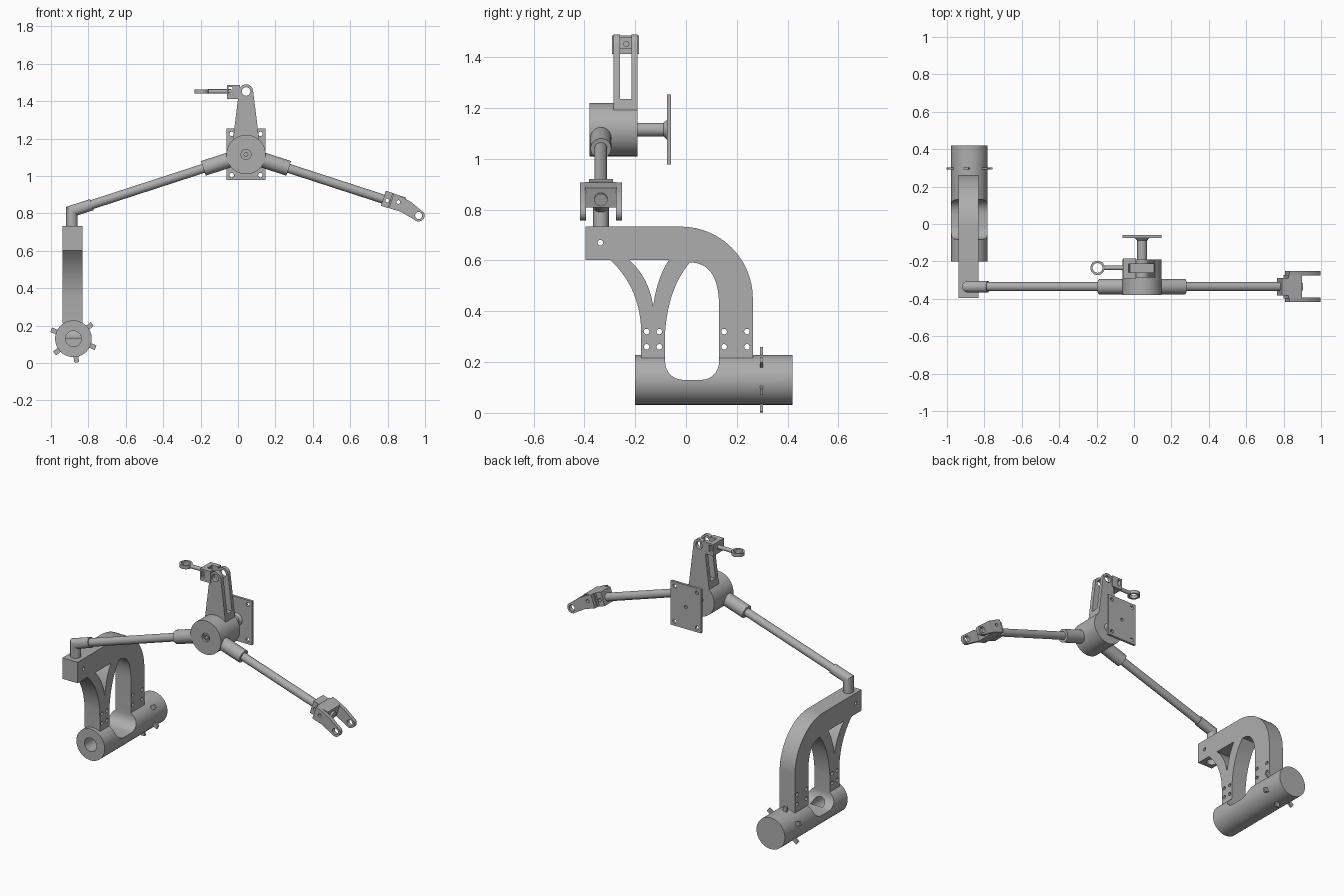
import bpy
import bmesh
import math
from mathutils import Matrix, Vector

cube = bpy.data.objects.get("Cube")
if cube:
    bpy.data.objects.remove(cube, do_unlink=True)

grey = bpy.data.materials.new("machined grey")
grey.use_nodes = True
COLOUR = (0.42, 0.42, 0.42, 1)
grey.diffuse_color = COLOUR
grey.node_tree.nodes["Principled BSDF"].inputs["Base Color"].default_value = COLOUR

parts = []
HUB = Vector((0.043, -0.335, 1.115))
TILT = math.radians(18)
RIGHT_ARM = Matrix.Translation(HUB) @ Matrix.Rotation(TILT, 4, 'Y')
LEFT_DIR = Vector((-math.cos(TILT), 0, -math.sin(TILT)))


def finish(name, bm, matrix=None):
    bmesh.ops.recalc_face_normals(bm, faces=bm.faces)
    mesh = bpy.data.meshes.new(name)
    bm.to_mesh(mesh)
    bm.free()
    if matrix:
        mesh.transform(matrix)
    mesh.materials.append(grey)
    obj = bpy.data.objects.new(name, mesh)
    bpy.context.collection.objects.link(obj)
    parts.append(obj)
    return obj


def cyl(name, start, end, r, n=40, matrix=None, r2=None):
    start, end = Vector(start), Vector(end)
    axis = end - start
    place = Matrix.Translation((start + end) / 2) @ axis.to_track_quat('Z', 'Y').to_matrix().to_4x4()
    bm = bmesh.new()
    bmesh.ops.create_cone(bm, cap_ends=True, segments=n, radius1=r,
                          radius2=r if r2 is None else r2, depth=axis.length, matrix=place)
    return finish(name, bm, matrix)


def prism(name, pts, lo, hi, axis='y', matrix=None):
    """Extrude a flat profile along x (points are y, z) or y (points are x, z)."""
    bm = bmesh.new()
    def at(p, t):
        return (t, p[0], p[1]) if axis == 'x' else (p[0], t, p[1])
    face = bm.faces.new([bm.verts.new(at(p, lo)) for p in pts])
    out = bmesh.ops.extrude_face_region(bm, geom=[face])
    moved = [v for v in out["geom"] if isinstance(v, bmesh.types.BMVert)]
    shift = Vector(at((0, 0), hi - lo))
    bmesh.ops.translate(bm, verts=moved, vec=shift)
    return finish(name, bm, matrix)


def box(name, x, y, z, matrix=None):
    return prism(name, [(x[0], z[0]), (x[1], z[0]), (x[1], z[1]), (x[0], z[1])], y[0], y[1], 'y', matrix)


def cut(obj, *cutters):
    for c in cutters:
        mod = obj.modifiers.new("cut", 'BOOLEAN')
        mod.operation, mod.solver, mod.object = 'DIFFERENCE', 'EXACT', c
        bpy.context.view_layer.objects.active = obj
        bpy.ops.object.modifier_apply(modifier=mod.name)
        parts.remove(c)
        bpy.data.objects.remove(c, do_unlink=True)


def hole_y(x, z, r, lo, hi, matrix=None):
    return cyl("cutter", (x, lo, z), (x, hi, z), r, 24, matrix)


def arc(cx, cz, r, a0, a1, n=14):
    steps = [math.radians(a0 + (a1 - a0) * i / n) for i in range(n + 1)]
    return [(cx + r * math.cos(a), cz + r * math.sin(a)) for a in steps]


def bend(a, b, c, n=14):
    a, b, c = Vector(a), Vector(b), Vector(c)
    ts = [i / n for i in range(n + 1)]
    return [tuple(a * (1 - t) ** 2 + b * (2 * t * (1 - t)) + c * t * t) for t in ts]


# Lower tube with a rounded saddle cut and a front bore
TX, TZ = -0.88, 0.13
tube = cyl("lower_tube", (TX, -0.2, TZ), (TX, 0.42, TZ), 0.098, 64)
saddle = [(-0.082, 0.3)] + arc(-0.012, 0.2, 0.07, 180, 270, 8) + arc(0.06, 0.2, 0.07, 270, 360, 8) + [(0.13, 0.3)]
cut(tube, prism("cutter", saddle, -1.1, -0.7, 'x'), hole_y(TX, TZ, 0.042, -0.25, -0.03))

# Ring of small lugs near the back of the tube
for i in range(6):
    turn = Matrix.Translation((TX, 0.297, TZ)) @ Matrix.Rotation(math.radians(-38 + 60 * i), 4, 'Y')
    box("tube_lug", (0.09, 0.128), (-0.006, 0.006), (-0.013, 0.013), turn)

# Curved handle frame with a webbed front leg
outline = [(-0.396, 0.733)] + arc(-0.02, 0.45, 0.283, 90, 0, 24) + [(0.263, 0.212), (0.13, 0.212)]
outline += bend((0.13, 0.42), (0.13, 0.592), (0.015, 0.592))
outline += bend((0.015, 0.592), (-0.07, 0.49), (-0.082, 0.32))[1:]
outline += [(-0.082, 0.212), (-0.176, 0.212)]
outline += bend((-0.178, 0.35), (-0.19, 0.5), (-0.298, 0.602)) + [(-0.396, 0.602)]
handle = prism("handle_frame", outline, -0.937, -0.832, 'x')
web = bend((-0.223, 0.602), (-0.145, 0.53), (-0.129, 0.42)) + bend((-0.129, 0.42), (-0.115, 0.53), (-0.067, 0.602))[1:]
cut(handle, prism("cutter", web, -1.0, -0.8, 'x'))
bolts = [(y, z) for y in (-0.155, -0.105, 0.15, 0.24) for z in (0.26, 0.32)] + [(-0.337, 0.67)]
cut(handle, *[cyl("cutter", (-1, y, z), (-0.75, y, z), 0.011, 16) for y, z in bolts])
cut(handle, cyl("cutter", (-0.888, -0.337, 0.59), (-0.888, -0.337, 0.64), 0.032))

# Mitred elbow from the handle up into the left arm
bm = bmesh.new()
up, along = Vector((0, 0, 1)), -LEFT_DIR
corner = HUB + LEFT_DIR * ((HUB.x + 0.888) / math.cos(TILT))
mitre = up + along
rings = [[], [], []]
for i in range(32):
    a = 2 * math.pi * i / 32
    off = Vector((math.cos(a), math.sin(a), 0)) * 0.031
    mid = off - up * (off.dot(mitre) / up.dot(mitre))
    tip = mid + along * (0.112 - mid.dot(along))
    low = Vector((off.x, off.y, 0.70 - corner.z))
    for ring, p in zip(rings, (low, mid, tip)):
        ring.append(bm.verts.new(corner + p))
for a, b in zip(rings, rings[1:]):
    for i in range(32):
        j = (i + 1) % 32
        bm.faces.new((a[i], a[j], b[j], b[i]))
bm.faces.new(rings[0])
bm.faces.new(rings[2])
finish("elbow", bm)

# Arms and their sockets at the hub
right_dir = Vector((math.cos(TILT), 0, -math.sin(TILT)))
for side, d, reach in (("left", LEFT_DIR, 0.9), ("right", right_dir, 0.78)):
    cyl(side + "_arm_rod", HUB + d * 0.06, HUB + d * reach, 0.0245)
    cyl(side + "_arm_socket", HUB + d * 0.05, HUB + d * 0.24, 0.041)

# Hub with a counterbored centre
hub = cyl("hub", (HUB.x, -0.38, HUB.z), (HUB.x, -0.19, HUB.z), 0.105, 64)
cut(hub, hole_y(HUB.x, HUB.z, 0.027, -0.4, -0.365), hole_y(HUB.x, HUB.z, 0.011, -0.4, -0.3))
cyl("hub_nut", (HUB.x, -0.36, HUB.z), (HUB.x, -0.372, HUB.z), 0.02, 6)
cut(parts[-1], hole_y(HUB.x, HUB.z, 0.01, -0.4, -0.34))

# Tapered tower split into two prongs
tower_shape = [(HUB.x - 0.078, 1.13), (HUB.x + 0.078, 1.13)] + arc(HUB.x, 1.452, 0.038, 8, 172, 20)
tower = prism("tower", tower_shape, -0.286, -0.19)
cut(tower, box("cutter", (-0.2, 0.3), (-0.26, -0.214), (1.235, 1.6)),
    hole_y(HUB.x, 1.452, 0.023, -0.4, -0.1))

# Clevis block and eye rod on the tower tip
clevis = box("clevis_block", (-0.06, 0.012), (-0.291, -0.185), (1.413, 1.486))
cut(clevis, box("cutter", (-0.05, -0.03), (-0.4, -0.1), (1.435, 1.475)),
    box("cutter", (-0.03, 0.05), (-0.26, -0.214), (1.3, 1.6)))
cyl("eye_rod", (-0.16, -0.235, 1.452), (-0.035, -0.235, 1.452), 0.012, 24)
eye = cyl("rod_eye", (-0.195, -0.235, 1.441), (-0.195, -0.235, 1.463), 0.038)
cut(eye, cyl("cutter", (-0.195, -0.235, 1.4), (-0.195, -0.235, 1.5), 0.026, 32))

# Rear shaft, flare and mounting plate
cyl("rear_shaft", (HUB.x, -0.2, HUB.z), (HUB.x, -0.07, HUB.z), 0.027)
cyl("shaft_flare", (HUB.x, -0.088, HUB.z), (HUB.x, -0.074, HUB.z), 0.027, r2=0.04)
plate = box("mounting_plate", (HUB.x - 0.105, HUB.x + 0.105), (-0.075, -0.06), (0.978, 1.253))
cut(plate, *[hole_y(HUB.x + sx * 0.077, HUB.z + sz * 0.11, 0.012, -0.1, 0)
             for sx in (-1, 1) for sz in (-1, 1)])
cut(plate, hole_y(HUB.x, HUB.z, 0.01, -0.07, 0))

# Fork at the end of the right arm
M = RIGHT_ARM
collar = box("fork_collar", (0.771, 0.81), (-0.047, 0.047), (-0.038, 0.047), M)
cut(collar, hole_y(0.794, 0, 0.01, -0.2, 0.2, M))
block = box("fork_block", (0.808, 0.885), (-0.062, 0.062), (-0.035, 0.045), M)
cut(block, hole_y(0.853, 0.01, 0.01, -0.2, 0.2, M))
cyl("fork_rod_tip", (0.87, 0, 0), (0.897, 0, 0), 0.026, 24, M)
prong_shape = [(0.815, -0.036), (0.885, -0.036)] + arc(0.978, -0.025, 0.032, -115, 50, 20)
prong_shape += [(0.915, 0.032), (0.845, 0.045), (0.815, 0.046)]
for side, lo in (("front", -0.083), ("back", 0.059)):
    prong = prism(side + "_fork_prong", prong_shape, lo, lo + 0.024, 'y', M)
    cut(prong, hole_y(0.978, -0.025, 0.019, -0.2, 0.2, M),
        hole_y(0.853, 0.01, 0.01, -0.2, 0.2, M))

# Smooth the round surfaces, keep machined edges sharp
bpy.ops.object.select_all(action='DESELECT')
for obj in parts:
    obj.select_set(True)
bpy.context.view_layer.objects.active = parts[0]
bpy.ops.object.shade_smooth_by_angle(angle=math.radians(30))
